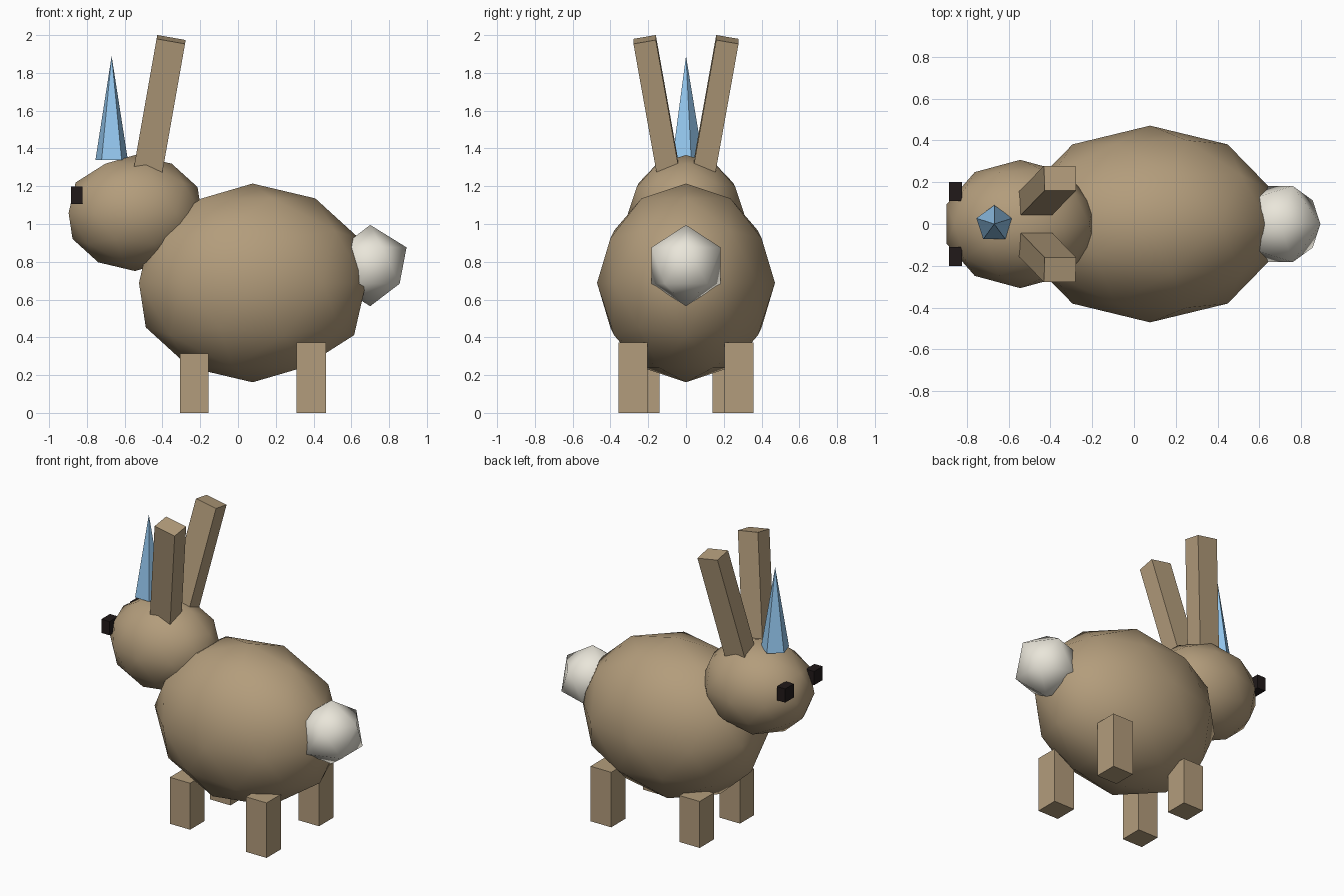
import bpy
from math import radians
from mathutils import Euler, Vector

if "Cube" in bpy.data.objects:
    bpy.data.objects.remove(bpy.data.objects["Cube"])


def material(name, rgb):
    m = bpy.data.materials.new(name)
    m.diffuse_color = (*rgb, 1)
    m.use_nodes = True
    m.node_tree.nodes["Principled BSDF"].inputs["Base Color"].default_value = m.diffuse_color
    return m


FUR = material("fur", (0.45, 0.335, 0.2))
WHITE = material("tail_white", (0.82, 0.79, 0.7))
BLUE = material("horn_blue", (0.3, 0.58, 0.87))
BLACK = material("eye_black", (0.015, 0.01, 0.01))


def finish(name, mat, smooth=False):
    ob = bpy.context.object
    ob.name = name
    ob.data.materials.append(mat)
    if smooth:
        bpy.ops.object.shade_smooth()
    return ob


def ball(name, loc, radii, subdiv, mat):
    bpy.ops.mesh.primitive_ico_sphere_add(subdivisions=subdiv, radius=1, location=loc)
    bpy.context.object.scale = radii
    finish(name, mat, smooth=True)


def box(name, loc, size, mat, rot=(0, 0, 0)):
    bpy.ops.mesh.primitive_cube_add(size=1, location=loc, rotation=rot)
    bpy.context.object.scale = size
    finish(name, mat)


# Rounded body, head and tail
ball("body", (0.077, 0, 0.688), (0.632, 0.471, 0.526), 2, FUR)
ball("head", (-0.545, 0, 1.058), (0.37, 0.307, 0.307), 2, FUR)
ball("tail", (0.7, 0, 0.78), (0.215, 0.215, 0.215), 1, WHITE)

# Five-sided horn
bpy.ops.mesh.primitive_cone_add(vertices=5, radius1=0.09, depth=0.55,
                                location=(-0.669, 0, 1.615))
finish("horn", BLUE)

# Paired parts on both sides
EAR_LENGTH = 0.76
for side, label in ((-1, "right"), (1, "left")):
    box(f"front_leg_{label}", (-0.231, side * 0.216, 0.158), (0.152, 0.152, 0.315), FUR)
    box(f"rear_leg_{label}", (0.388, side * 0.281, 0.187), (0.155, 0.155, 0.373), FUR)
    box(f"eye_{label}", (-0.854, side * 0.155, 1.152), (0.062, 0.092, 0.093), BLACK)
    # Ear leans back and outwards, measured from the centre of its top face
    rot = Euler((radians(-10 * side), radians(10), 0))
    axis = rot.to_matrix() @ Vector((0, 0, 1))
    centre = Vector((-0.354, side * 0.219, 1.977)) - axis * EAR_LENGTH / 2
    box(f"ear_{label}", centre, (0.153, 0.12, EAR_LENGTH), FUR, rot)
